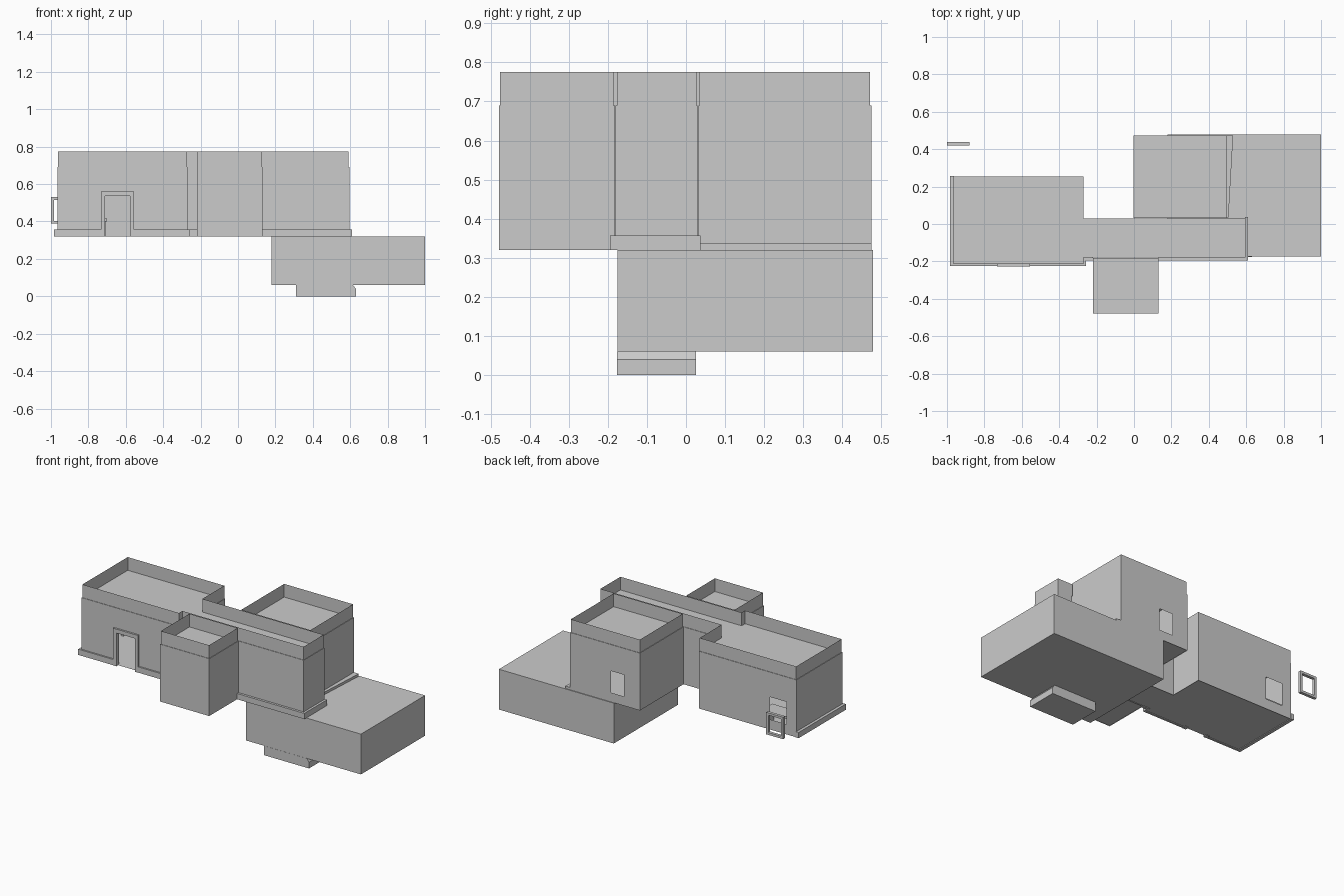
import bpy, bmesh
from mathutils import Vector

if "Cube" in bpy.data.objects:
    bpy.data.objects.remove(bpy.data.objects["Cube"])

Z0, ZR, ZT = 0.32, 0.69, 0.775   # wall base, roof level, parapet top


def finish(bm, name):
    bmesh.ops.remove_doubles(bm, verts=bm.verts, dist=0.0005)
    me = bpy.data.meshes.new(name)
    bm.to_mesh(me)
    bm.free()
    ob = bpy.data.objects.new(name, me)
    bpy.context.collection.objects.link(ob)
    return ob


def add_box(bm, x0, x1, y0, y1, z0, z1):
    r = bmesh.ops.create_cube(bm, size=1)
    for v in r["verts"]:
        v.co = Vector(((x0 + x1) / 2 + v.co.x * (x1 - x0),
                       (y0 + y1) / 2 + v.co.y * (y1 - y0),
                       (z0 + z1) / 2 + v.co.z * (z1 - z0)))


def boxes(name, *dims):
    bm = bmesh.new()
    for d in dims:
        add_box(bm, *d)
    return finish(bm, name)


def face(bm, pts):
    bm.faces.new([bm.verts.new(p) for p in pts])


def wall(bm, p, q, z0, z1, hole=None):
    """Flat wall from p to q; hole = (start, end, bottom, top) along it."""
    p, q = Vector(p), Vector(q)
    d = (q - p).normalized()

    def panel(a, b, c, e):
        if b - a > 1e-4 and e - c > 1e-4:
            s, t = p + d * a, p + d * b
            face(bm, [(s.x, s.y, c), (t.x, t.y, c), (t.x, t.y, e), (s.x, s.y, e)])
    n = (q - p).length
    if hole:
        a, b, c, e = hole
        panel(0, a, z0, z1)
        panel(b, n, z0, z1)
        panel(a, b, z0, c)
        panel(a, b, e, z1)
    else:
        panel(0, n, z0, z1)


def shell(name, outline, holes={}, inset=0.003):
    """Thin-walled room: floor, walls, flat roof and a slightly inset parapet."""
    bm = bmesh.new()
    n = len(outline)
    for i in range(n):
        wall(bm, outline[i], outline[(i + 1) % n], Z0, ZR, holes.get(i))
    face(bm, [(x, y, Z0 + 0.004) for x, y in reversed(outline)])
    face(bm, [(x, y, ZR) for x, y in outline])
    finish(bm, name + "_walls")
    # inset outline for the parapet
    ins = []
    for i in range(n):
        p, c, q = (Vector(outline[j % n]) for j in (i - 1, i, i + 1))
        d1, d2 = (c - p).normalized(), (q - c).normalized()
        ins.append(c + inset * (Vector((-d1.y, d1.x)) + Vector((-d2.y, d2.x))))
    bm = bmesh.new()
    for i in range(n):
        wall(bm, ins[i], ins[(i + 1) % n], ZR, ZT)
    finish(bm, name + "_parapet")


# left wing joined to the long corridor (counter-clockwise outline)
shell("left_wing_and_corridor",
      [(-0.965, -0.215), (-0.27, -0.215), (-0.27, -0.18), (0.595, -0.18),
       (0.595, 0.03), (-0.27, 0.03), (-0.27, 0.253), (-0.965, 0.253)],
      {0: (0.255, 0.39, Z0, 0.535), 6: (0.505, 0.625, 0.385, 0.53)})
# front annex
shell("front_annex",
      [(-0.22, -0.479), (0.13, -0.479), (0.13, -0.182), (-0.22, -0.182)])
# back room with a window
shell("back_room",
      [(-0.003, 0.032), (0.495, 0.032), (0.495, 0.474), (-0.003, 0.474)],
      {2: (0.29, 0.385, 0.38, 0.52)})

# base trim along the left wing and the corridor end
boxes("left_base_trim",
      (-0.983, -0.73, -0.225, -0.212, Z0, 0.357),
      (-0.983, -0.962, -0.225, 0.256, Z0, 0.357),
      (-0.557, -0.257, -0.225, -0.212, Z0, 0.357),
      (-0.27, -0.257, -0.225, -0.185, Z0, 0.357),
      (-0.27, -0.22, -0.195, -0.178, Z0, 0.357))
boxes("corridor_base_trim",
      (0.13, 0.61, -0.195, -0.178, Z0, 0.357),
      (0.593, 0.61, -0.195, 0.037, Z0, 0.357))

# door surround and lining
boxes("door_frame",
      (-0.733, -0.71, -0.227, -0.2, Z0, 0.56),
      (-0.577, -0.555, -0.227, -0.2, Z0, 0.56),
      (-0.71, -0.577, -0.227, -0.2, 0.535, 0.56))

# low bench inside the left wing
boxes("inner_bench",
      (-0.93, -0.70, 0.12, 0.22, 0.40, 0.415),
      (-0.925, -0.91, 0.13, 0.21, Z0 + 0.004, 0.40),
      (-0.72, -0.705, 0.13, 0.21, Z0 + 0.004, 0.40))

# loose window frame standing off the back left corner
boxes("loose_window_frame",
      (-1.0, -0.985, 0.42, 0.439, 0.388, 0.53),
      (-0.895, -0.88, 0.42, 0.439, 0.388, 0.53),
      (-0.985, -0.895, 0.42, 0.439, 0.388, 0.403),
      (-0.985, -0.895, 0.42, 0.439, 0.515, 0.53))

# basement block under the right half
boxes("basement_block", (0.18, 1.0, -0.175, 0.479, 0.06, 0.32))

# tapering ledge beside the back room
bm = bmesh.new()
ledge = [(0.49, 0.035), (0.505, 0.035), (0.53, 0.474), (0.49, 0.474)]
for i in range(4):
    wall(bm, ledge[i], ledge[(i + 1) % 4], Z0, 0.336)
face(bm, [(x, y, 0.336) for x, y in ledge])
finish(bm, "back_room_ledge")

# stair stringer showing on the basement front
bm = bmesh.new()
strip = [(0.335, 0.32), (0.365, 0.32), (0.43, 0.25), (0.43, 0.225)]
face(bm, [(x, -0.177, z) for x, z in reversed(strip)])
finish(bm, "stair_stringer")

# sunken pit with a chamfered right edge
bm = bmesh.new()
prof = [(0.31, 0.0), (0.63, 0.0), (0.63, 0.04), (0.615, 0.06), (0.31, 0.06)]
f = bm.faces.new([bm.verts.new((x, -0.176, z)) for x, z in prof])
r = bmesh.ops.extrude_face_region(bm, geom=[f])
for v in r["geom"]:
    if isinstance(v, bmesh.types.BMVert):
        v.co.y = 0.025
bmesh.ops.recalc_face_normals(bm, faces=bm.faces)
finish(bm, "basement_pit")
